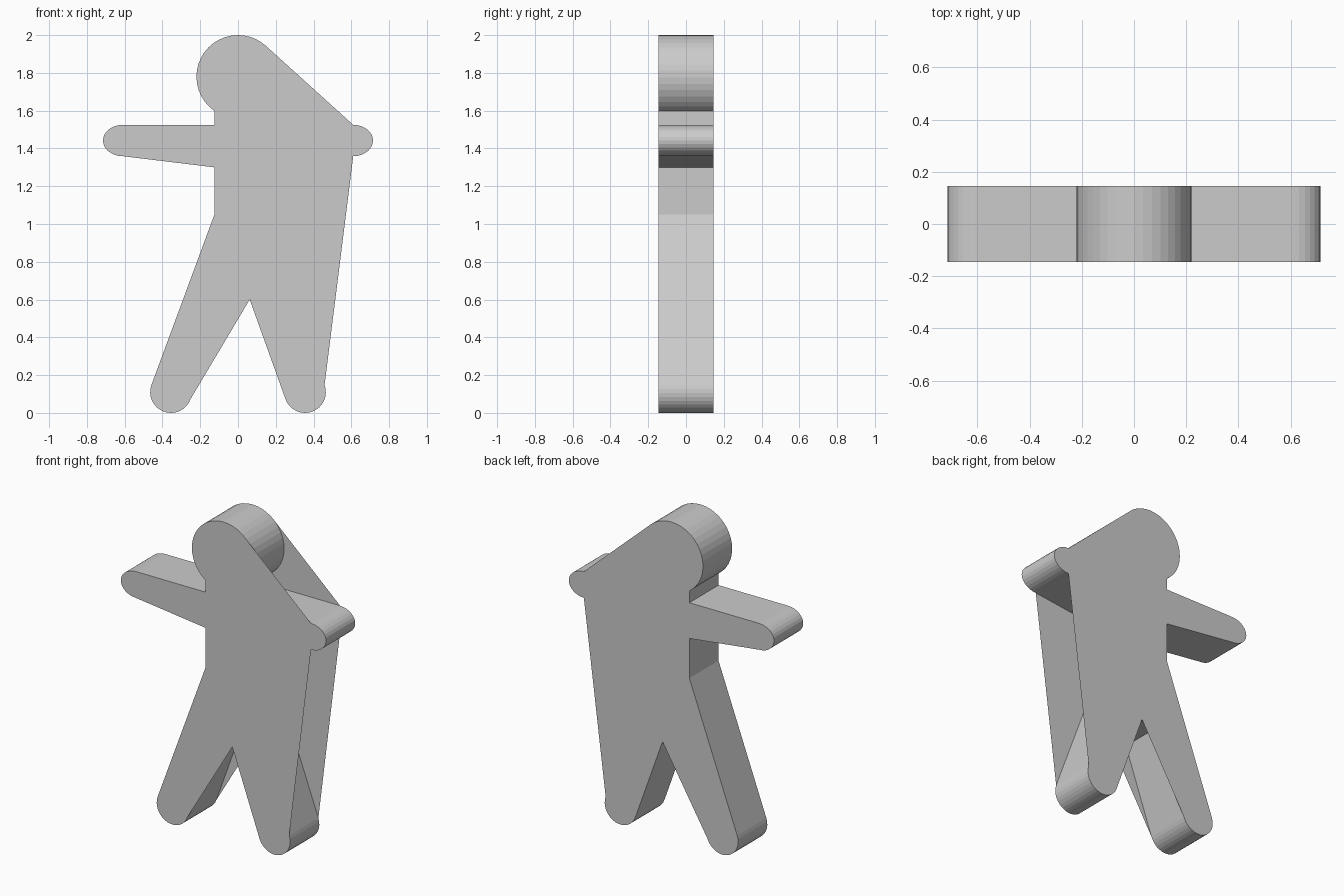
import bpy
import math

cube = bpy.data.objects.get("Cube")
if cube:
    bpy.data.objects.remove(cube, do_unlink=True)

HALF_DEPTH = 0.145

grey = bpy.data.materials.new("plain grey")
grey.use_nodes = True
colour = (0.6, 0.6, 0.6, 1)
grey.diffuse_color = colour
grey.node_tree.nodes["Principled BSDF"].inputs["Base Color"].default_value = colour


def arc(cx, cz, rx, rz, start, end, steps):
    """Points on an ellipse, angles in degrees from +x."""
    angles = [math.radians(start + (end - start) * i / steps) for i in range(steps + 1)]
    return [(cx + rx * math.cos(a), cz + rz * math.sin(a)) for a in angles]


def mirrored(points):
    return [(-x, z) for x, z in reversed(points)]


def make_object(name, verts, faces):
    mesh = bpy.data.meshes.new(name)
    mesh.from_pydata(verts, [], faces)
    mesh.materials.append(grey)
    obj = bpy.data.objects.new(name, mesh)
    bpy.context.collection.objects.link(obj)
    return obj


# Outline of the left half, clockwise from the top of the head
head = arc(0, 1.78, 0.22, 0.22, 90, -55.4, 16)
neck = [(0.125, 1.525)]
hand = arc(0.61, 1.442, 0.105, 0.083, 90, -90, 14)
waist = [(0.125, 1.30), (0.125, 1.05)]
foot = arc(0.355, 0.11, 0.11, 0.11, 20, -160, 16)
crotch = [(0.062, 0.60)]
half = head + neck + hand + waist + foot + crotch

# Walls around the whole figure
outline = half + mirrored(half)[:-1]
n = len(outline)
verts = [(x, y, z) for y in (-HALF_DEPTH, HALF_DEPTH) for x, z in outline]
walls = [(i, (i + 1) % n, (i + 1) % n + n, i + n) for i in range(n)]
make_object("figure_walls", verts, walls)

# Panels bridge the head, hand and foot on the left, and the gap at the crotch
head_left = arc(0, 1.78, 0.22, 0.22, 90, 48.5, 5)
panel = head_left + hand + foot + crotch + mirrored(foot + crotch)[1:]
panel += mirrored(head[1:] + neck + hand + waist)
for name, y, points in (("front_panel", -HALF_DEPTH, panel[::-1]),
                        ("back_panel", HALF_DEPTH, panel)):
    make_object(name, [(x, y, z) for x, z in points], [range(len(points))])
